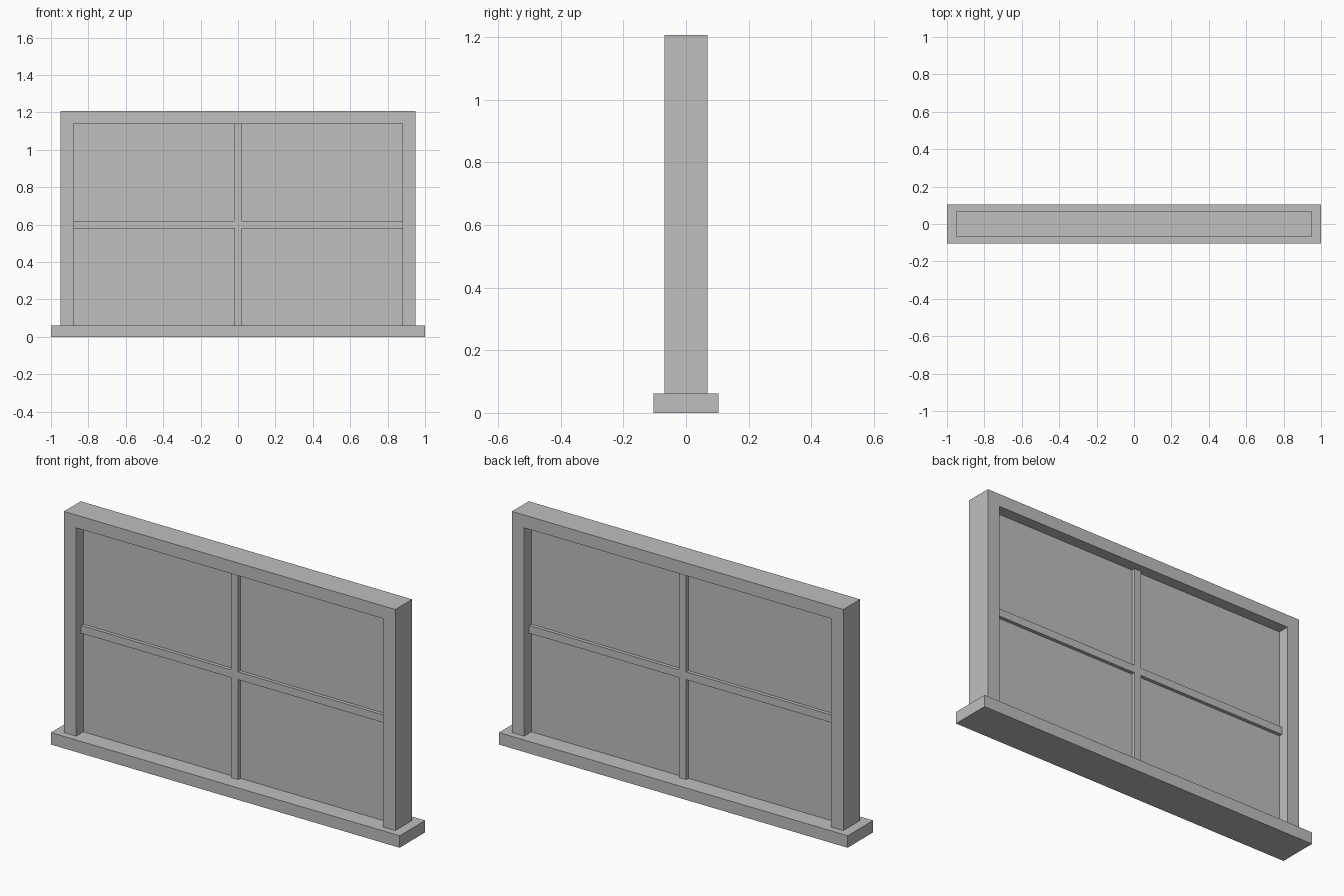
import bpy
import bmesh

# Remove the default cube only
default = bpy.data.objects.get("Cube")
if default:
    bpy.data.objects.remove(default, do_unlink=True)

# Single plain grey material
GREY = (0.52, 0.52, 0.52, 1.0)
grey = bpy.data.materials.new("plain_grey")
grey.use_nodes = True
grey.diffuse_color = GREY
grey.node_tree.nodes["Principled BSDF"].inputs["Base Color"].default_value = GREY

# Main dimensions
SILL_TOP = 0.062
FRAME_TOP, FRAME_X = 1.208, 0.95
OPEN_TOP, OPEN_X = 1.142, 0.88
BAR, MID = 0.02, 0.60


def extrude_profile(name, points, half_depth):
    """Extrude an x-z outline symmetrically along y."""
    bm = bmesh.new()
    face = bm.faces.new([bm.verts.new((x, -half_depth, z)) for x, z in points])
    result = bmesh.ops.extrude_face_region(bm, geom=[face], use_keep_orig=True)
    moved = [v for v in result["geom"] if isinstance(v, bmesh.types.BMVert)]
    bmesh.ops.translate(bm, verts=moved, vec=(0, 2 * half_depth, 0))
    bmesh.ops.recalc_face_normals(bm, faces=bm.faces)
    mesh = bpy.data.meshes.new(name)
    bm.to_mesh(mesh)
    bm.free()
    mesh.materials.append(grey)
    obj = bpy.data.objects.new(name, mesh)
    bpy.context.collection.objects.link(obj)
    return obj


def rectangle(half_x, low, high):
    return [(-half_x, low), (half_x, low), (half_x, high), (-half_x, high)]


def mirrored(half):
    """Complete an outline whose right half runs from bottom to top."""
    return half + [(-x, z) for x, z in reversed(half)]


# Wide sill under the window
extrude_profile("sill", rectangle(1.0, 0, SILL_TOP), 0.104)

# Frame: two jambs and a head in one piece
extrude_profile("frame", mirrored([
    (OPEN_X, OPEN_TOP), (OPEN_X, SILL_TOP),
    (FRAME_X, SILL_TOP), (FRAME_X, FRAME_TOP)]), 0.069)

# Thin pane in the middle of the opening
extrude_profile("pane", rectangle(OPEN_X, SILL_TOP, OPEN_TOP), 0.01)

# Cross-shaped glazing bars, standing proud on both sides
extrude_profile("glazing_bars", mirrored([
    (BAR, SILL_TOP), (BAR, MID - BAR), (OPEN_X, MID - BAR),
    (OPEN_X, MID + BAR), (BAR, MID + BAR), (BAR, OPEN_TOP)]), 0.028)
